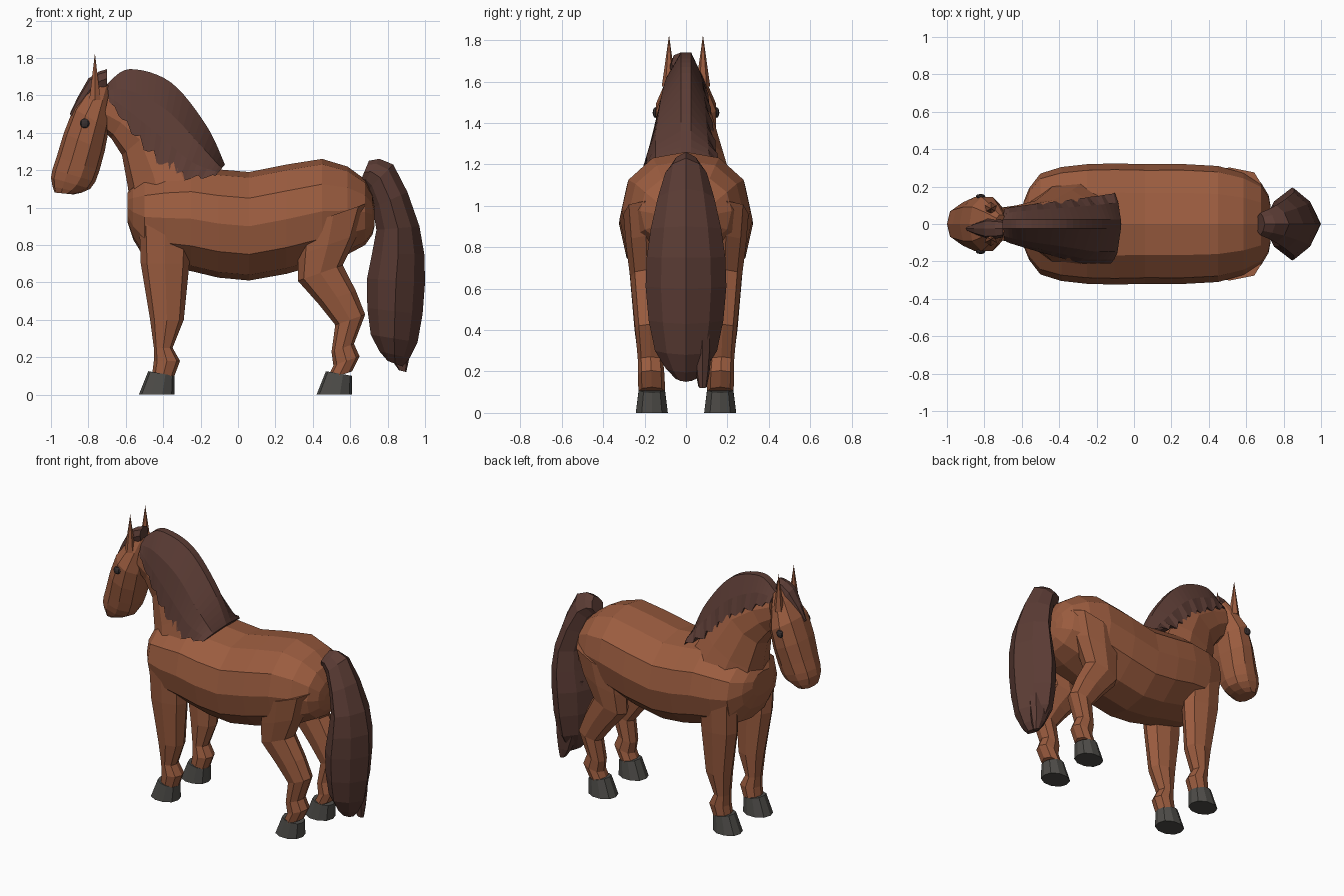
import bpy
import bmesh
from math import cos, sin, pi
from mathutils import Vector

default_cube = bpy.data.objects.get("Cube")
if default_cube:
    bpy.data.objects.remove(default_cube, do_unlink=True)


def make_material(name, colour):
    material = bpy.data.materials.new(name)
    material.use_nodes = True
    rgba = (*colour, 1)
    material.diffuse_color = rgba
    shader = material.node_tree.nodes["Principled BSDF"]
    shader.inputs["Base Color"].default_value = rgba
    return material


coat = make_material("chestnut coat", (0.33, 0.108, 0.05))
hair = make_material("dark brown hair", (0.105, 0.045, 0.035))
horn = make_material("grey hoof", (0.075, 0.072, 0.065))
dark = make_material("dark eye", (0.04, 0.03, 0.03))


def oval(front, back, half_width, y=0, sides=10, power=2.3):
    """Superellipse ring spanning two points of the side profile."""
    middle = (Vector(front) + Vector(back)) / 2
    reach = Vector(front) - middle
    ring = []
    for i in range(sides):
        angle = 2 * pi * i / sides
        across, along = sin(angle), cos(angle)
        size = (abs(across) ** power + abs(along) ** power) ** (-1 / power)
        spot = middle + reach * along * size
        ring.append(Vector((spot.x, y + half_width * across * size, spot.y)))
    return ring


def refine(rows, steps):
    """Add in-between rows along a smooth curve through the given rows."""
    padded = [rows[0], *rows, rows[-1]]
    result = []
    for quad in zip(padded, padded[1:], padded[2:], padded[3:]):
        for step in range(steps):
            t = step / steps
            result.append([
                a + t / 2 * (b - p + t * (2 * p - 5 * a + 4 * b - n
                                          + t * (3 * (a - b) + n - p)))
                for p, a, b, n in zip(*quad)])
    result.append(list(rows[-1]))
    return result


def loft(name, rings, material):
    """Skin a series of equal rings and cap both ends."""
    bm = bmesh.new()
    loops = [[bm.verts.new(point) for point in ring] for ring in rings]
    for lower, upper in zip(loops, loops[1:]):
        for i in range(len(lower)):
            bm.faces.new((lower[i - 1], lower[i], upper[i], upper[i - 1]))
    bm.faces.new(loops[0])
    bm.faces.new(loops[-1])
    bmesh.ops.recalc_face_normals(bm, faces=bm.faces)
    mesh = bpy.data.meshes.new(name)
    bm.to_mesh(mesh)
    bm.free()
    mesh.materials.append(material)
    part = bpy.data.objects.new(name, mesh)
    bpy.context.collection.objects.link(part)


def loft_profile(name, rows, material, **ring_options):
    """Each row holds outer x and z, inner x and z, and the half width."""
    rings = [oval((outer_x, outer_z), (inner_x, inner_z), width, **ring_options)
             for outer_x, outer_z, inner_x, inner_z, width in refine(rows, 2)]
    loft(name, rings, material)


# Body: x, top, bottom, half width
barrel = [
    (-0.59, 1.08, 0.92, 0.12), (-0.5, 1.17, 0.73, 0.27), (-0.25, 1.22, 0.66, 0.32),
    (0.06, 1.19, 0.61, 0.32), (0.45, 1.26, 0.7, 0.31), (0.68, 1.15, 0.8, 0.22),
    (0.73, 1, 0.9, 0.1),
]
loft_profile("body", [(x, top, x, bottom, width) for x, top, bottom, width in barrel],
             coat, sides=12)

# Neck narrows from the shoulders to the poll
loft_profile("neck", [
    (-0.68, 1.66, -0.73, 1.42, 0.09), (-0.34, 1.52, -0.62, 1.28, 0.13),
    (-0.1, 1.15, -0.57, 0.95, 0.24),
], coat)

# Head from poll through cheeks to muzzle
loft_profile("head", [
    (-0.74, 1.7, -0.68, 1.64, 0.05), (-0.88, 1.53, -0.69, 1.42, 0.15),
    (-0.97, 1.27, -0.74, 1.2, 0.13), (-1, 1.16, -0.79, 1.1, 0.11),
    (-0.98, 1.08, -0.88, 1.07, 0.08),
], coat)

# Legs: centre x, height, half depth
fore_leg = [
    (-0.39, 0.95, 0.14), (-0.39, 0.7, 0.13), (-0.38, 0.4, 0.09),
    (-0.4, 0.25, 0.05), (-0.38, 0.18, 0.07), (-0.4, 0.1, 0.06),
]
hind_leg = [
    (0.51, 0.96, 0.18), (0.48, 0.8, 0.16), (0.44, 0.65, 0.12), (0.53, 0.52, 0.1),
    (0.6, 0.4, 0.08), (0.56, 0.25, 0.06), (0.58, 0.18, 0.07), (0.54, 0.1, 0.07),
]
hoof_spread = 0.165


def build_leg(name, rows, slant, side, sign):
    rings = []
    for x, z, depth in rows:
        # Legs lean outward and thicken towards the body
        y = sign * (hoof_spread + 0.04 * (z - 0.1))
        drop = slant * depth
        rings.append(oval((x - depth, z - drop), (x + depth, z + drop),
                          0.04 + 0.35 * depth, y, sides=8))
    loft(f"{name}_leg_{side}", rings, coat)

    # Hoof flares from the pastern to the ground
    ankle_x, ankle_z, ankle_depth = rows[-1]
    heel = ankle_x + ankle_depth
    rings = [oval((heel - length, height), (heel, height * 0.8), width,
                  sign * hoof_spread, sides=10)
             for height, length, width in ((0, 0.19, 0.08), (0.125, 0.14, 0.065))]
    loft(f"{name}_hoof_{side}", rings, horn)


for side, sign in (("left", 1), ("right", -1)):
    build_leg("fore", fore_leg, 0, side, sign)
    build_leg("hind", hind_leg, 0.35, side, sign)

    # Ear: slim upright spike
    bpy.ops.mesh.primitive_cone_add(vertices=6, radius1=0.035, depth=0.25,
                                    location=(-0.765, sign * 0.082, 1.7))
    ear = bpy.context.object
    ear.name = f"ear_{side}"
    ear.data.materials.append(coat)

    # Eye: flattened bead
    bpy.ops.mesh.primitive_uv_sphere_add(segments=8, ring_count=6, radius=0.026,
                                         location=(-0.82, sign * 0.148, 1.45))
    eye = bpy.context.object
    eye.name = f"eye_{side}"
    eye.scale.y = 0.5
    eye.data.materials.append(dark)


def mane_ring(row, along, jag):
    """Lock of hair falling long on the right and short on the left."""
    crest_x, crest_z, hem_x, hem_z = row
    crest, hem = Vector((crest_x, 0, crest_z)), Vector((hem_x, 0, hem_z))
    right = min(0.09 + 0.17 * along, 0.21)
    left = 0.08 + 0.09 * along

    def drape(amount, y):
        return crest.lerp(hem, amount) + Vector((0, y, 0))

    return [drape(0, 0.025), drape(0, -0.025), drape(0.35, -right * 0.7),
            drape(0.7, -right * 0.9), drape(1 + jag, -right), drape(0.6, 0),
            drape(0.6 + jag, left), drape(0.3, left * 0.7)]


# Mane: crest x and z, hem x and z, with a jagged hem
strands = refine([
    (-0.7, 1.66, -0.69, 1.57), (-0.58, 1.74, -0.57, 1.41), (-0.36, 1.67, -0.43, 1.25),
    (-0.17, 1.44, -0.28, 1.16), (-0.07, 1.23, -0.12, 1.17),
], 6)
jags = (0.05, 0, -0.08)
loft("mane", [mane_ring(row, i / len(strands), jags[i % len(jags)])
              for i, row in enumerate(strands)], hair)

# Forelock swept down the forehead
loft_profile("forelock", [
    (-0.7, 1.74, -0.7, 1.64, 0.045), (-0.8, 1.69, -0.76, 1.6, 0.055),
    (-0.9, 1.5, -0.88, 1.48, 0.01),
], hair, y=-0.025, sides=8)

# Tail hangs clear of the rump with a ridge down its back
loft_profile("tail", [
    (0.7, 1.25, 0.65, 1.13, 0.06), (0.83, 1.23, 0.69, 1.09, 0.1),
    (0.97, 0.9, 0.74, 0.88, 0.17), (1, 0.6, 0.69, 0.62, 0.195),
    (0.96, 0.28, 0.71, 0.32, 0.15), (0.88, 0.15, 0.8, 0.18, 0.05),
], hair, sides=8, power=1.45)

# Loose lock beside the tail
loft_profile("tail_lock", [
    (0.95, 0.68, 0.73, 0.68, 0.04), (0.93, 0.3, 0.77, 0.3, 0.045),
    (0.9, 0.12, 0.86, 0.13, 0.02),
], hair, y=0.08, sides=8)
